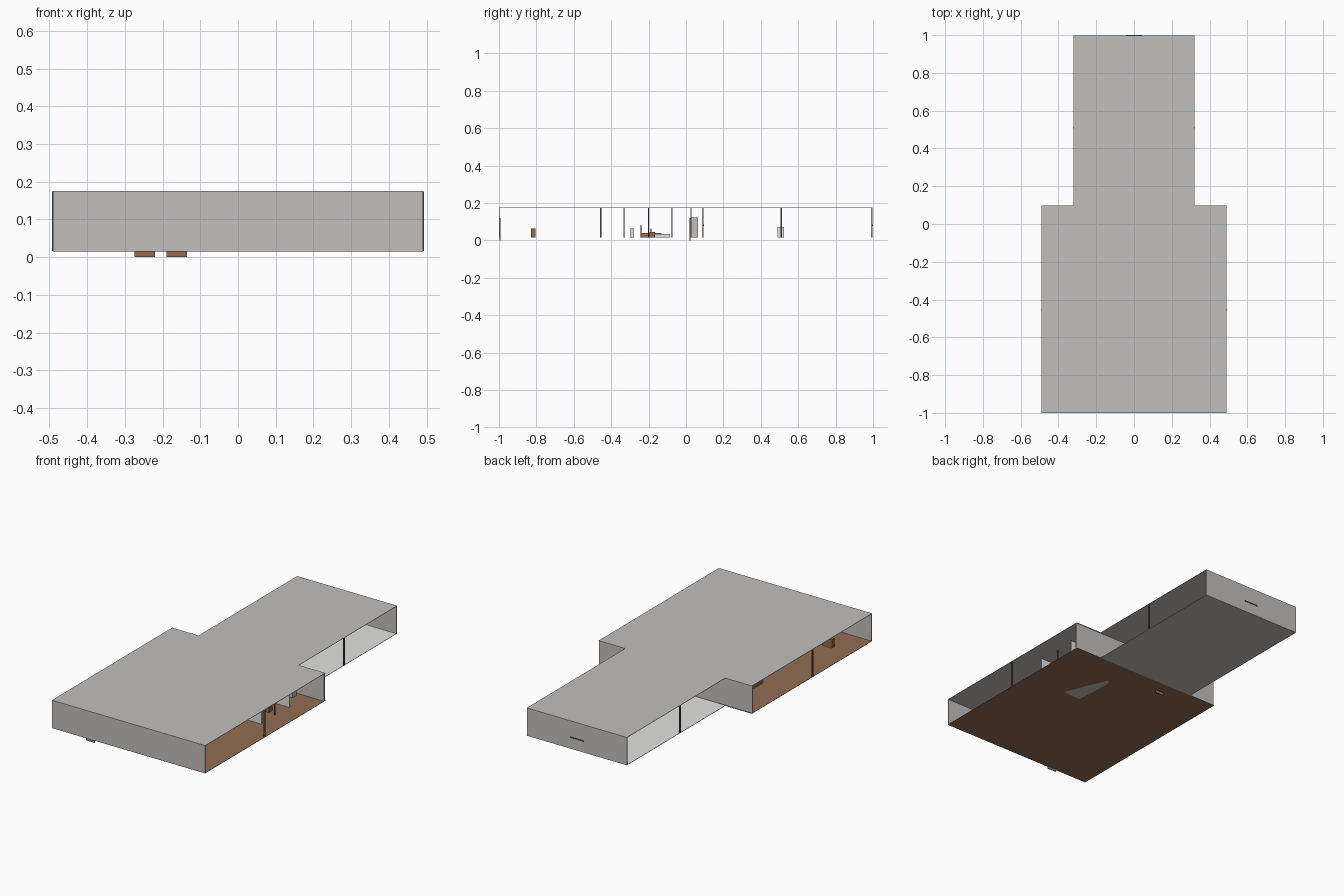
import bpy, bmesh

if "Cube" in bpy.data.objects:
    bpy.data.objects.remove(bpy.data.objects["Cube"])


def mat(name, col):
    m = bpy.data.materials.new(name)
    m.diffuse_color = (*col, 1)
    m.use_nodes = True
    m.node_tree.nodes["Principled BSDF"].inputs["Base Color"].default_value = m.diffuse_color
    return m


GREY = mat("shell grey", (0.54, 0.53, 0.52))
LIGHT = mat("light grey", (0.76, 0.76, 0.75))
BROWN = mat("wood brown", (0.29, 0.155, 0.085))
DARK = mat("dark grey", (0.10, 0.10, 0.10))

W, N = 0.49, 0.32            # half widths of the wide and narrow wings
JOIN = 0.098                 # y where the wings meet
FLOOR, TOP = 0.017, 0.176


def finish(name, bm, *mats):
    me = bpy.data.meshes.new(name)
    bm.to_mesh(me)
    bm.free()
    for m in mats:
        me.materials.append(m)
    ob = bpy.data.objects.new(name, me)
    bpy.context.collection.objects.link(ob)
    return ob


def box(name, x, y, z, m, under=None):
    """Box from (min, max) ranges; optional second material underneath."""
    bm = bmesh.new()
    bmesh.ops.create_cube(bm, size=1)
    for v in bm.verts:
        v.co = [r[0] if c < 0 else r[1] for r, c in zip((x, y, z), v.co)]
    bm.normal_update()
    mats = [m]
    if under:
        mats.append(under)
        for f in bm.faces:
            f.material_index = int(f.normal.z < -0.5)
    return finish(name, bm, *mats)


# T-shaped flat roof
outline = [(-W, -1), (W, -1), (W, JOIN), (N, JOIN), (N, 0.997),
           (-N, 0.997), (-N, JOIN), (-W, JOIN)]
bm = bmesh.new()
face = bm.faces.new([bm.verts.new((x, y, TOP - 0.002)) for x, y in outline])
ext = bmesh.ops.extrude_face_region(bm, geom=[face])
for v in ext["geom"]:
    if isinstance(v, bmesh.types.BMVert):
        v.co.z = TOP
bmesh.ops.recalc_face_normals(bm, faces=bm.faces)
finish("roof", bm, GREY)

# floors of both wings
box("wood_floor", (-W, W), (-1, JOIN), (FLOOR - 0.002, FLOOR), BROWN)
box("pale_floor", (-N, N), (JOIN, 0.997), (FLOOR - 0.002, FLOOR), LIGHT, GREY)

# grey patch seen on the underside of the wood floor
bm = bmesh.new()
bm.faces.new([bm.verts.new((x, y, FLOOR - 0.003)) for x, y in
              [(0.236, -0.316), (0.12, -0.32), (0.108, -0.09), (0.13, -0.064)]])
finish("floor_patch", bm, GREY)

# cross walls; the long sides stay open
SPAN = (FLOOR, TOP - 0.002)
box("front_wall", (-W, W), (-1, -0.996), SPAN, GREY)
box("middle_wall", (-W, W), (0.086, 0.094), SPAN, GREY)
box("back_wall", (-N, N), (0.990, 0.997), SPAN, GREY)
box("closet_wall", (-0.28, -0.04), (0.024, 0.030), SPAN, GREY)
for i, y in enumerate((-0.33, -0.077)):
    box(f"room_wall_{i}", (0.11, 0.385), (y - 0.004, y + 0.004), SPAN, LIGHT)

# side posts, mirrored left and right
for s in (-1, 1):
    for name, x, y in (("wide_post", W, -0.455), ("narrow_post", N, 0.51)):
        box(name, sorted((s * (x - 0.004), s * (x + 0.003))),
            (y - 0.004, y + 0.004), SPAN, DARK)
box("room_post", (0.372, 0.378), (-0.203, -0.197), SPAN, DARK)

# doors hanging a little below the floor, and push bars
box("front_door", (-0.275, -0.22), (-0.996, -0.992), (0, 0.12), BROWN)
box("closet_door", (-0.19, -0.135), (0.020, 0.024), (0, 0.12), BROWN)
for name, y in (("back_bar", 0.997), ("middle_bar", 0.094)):
    box(name, (-0.043, 0.043), (y, y + 0.003), (0.078, 0.084), DARK)

# furniture
box("desk", (-0.37, -0.31), (-0.83, -0.805), (FLOOR, 0.065), BROWN)
box("counter", (-0.05, 0.05), (0.49, 0.525), (FLOOR, 0.072), LIGHT)
box("tall_cabinet", (0.27, 0.33), (0.028, 0.065), (FLOOR, 0.122), GREY)
box("toilet", (0.18, 0.21), (-0.30, -0.278), (FLOOR, 0.065), LIGHT)
box("low_bed", (0.15, 0.25), (-0.165, -0.085), (FLOOR, 0.034), LIGHT)
box("sofa_seat", (-0.32, -0.22), (-0.24, -0.13), (FLOOR, 0.040), BROWN)
box("sofa_back", (-0.32, -0.22), (-0.245, -0.235), (FLOOR, 0.080), LIGHT)
box("stool", (0.30, 0.335), (-0.195, -0.165), (FLOOR, 0.045), BROWN)
box("stool_lamp", (0.315, 0.32), (-0.19, -0.185), (0.045, 0.065), DARK)
